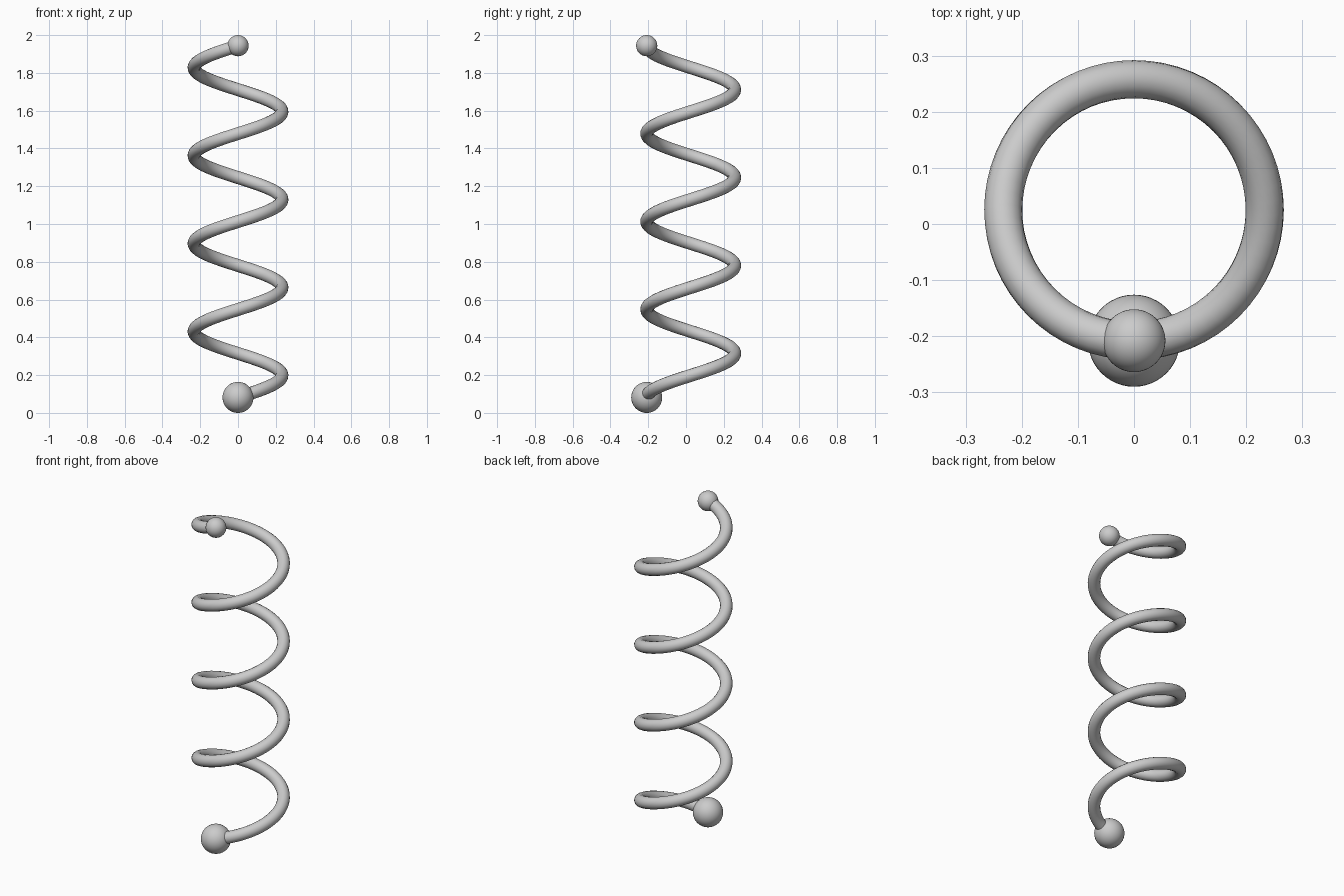
import bpy
import math

if "Cube" in bpy.data.objects:
    bpy.data.objects.remove(bpy.data.objects["Cube"])

COIL_R, TUBE_R = 0.233, 0.034
CENTRE_Y = 0.025
Z_LOW, Z_HIGH = 0.082, 1.944
TURNS, STEPS = 4, 64


def coil_point(t):
    """Point on the helix for t in 0..1, starting at the front."""
    a = -math.pi / 2 + t * TURNS * 2 * math.pi
    return (COIL_R * math.cos(a),
            CENTRE_Y + COIL_R * math.sin(a),
            Z_LOW + t * (Z_HIGH - Z_LOW))


def ball(name, location, radius):
    bpy.ops.mesh.primitive_uv_sphere_add(
        segments=48, ring_count=24, radius=radius, location=location)
    obj = bpy.context.object
    obj.name = name
    bpy.ops.object.shade_smooth()


# Spring coil: round tube swept along a four-turn helix
curve = bpy.data.curves.new("spring_coil", 'CURVE')
curve.dimensions = '3D'
curve.bevel_depth = TUBE_R
curve.bevel_resolution = 6
curve.use_fill_caps = True
spline = curve.splines.new('POLY')
count = TURNS * STEPS
spline.points.add(count)
for i, p in enumerate(spline.points):
    p.co = (*coil_point(i / count), 1)
spline.use_smooth = True
coil = bpy.data.objects.new("spring_coil", curve)
bpy.context.collection.objects.link(coil)

# End balls: larger at the bottom, smaller at the top
ball("bottom_ball", coil_point(0), 0.082)
ball("top_ball", coil_point(1), 0.056)
